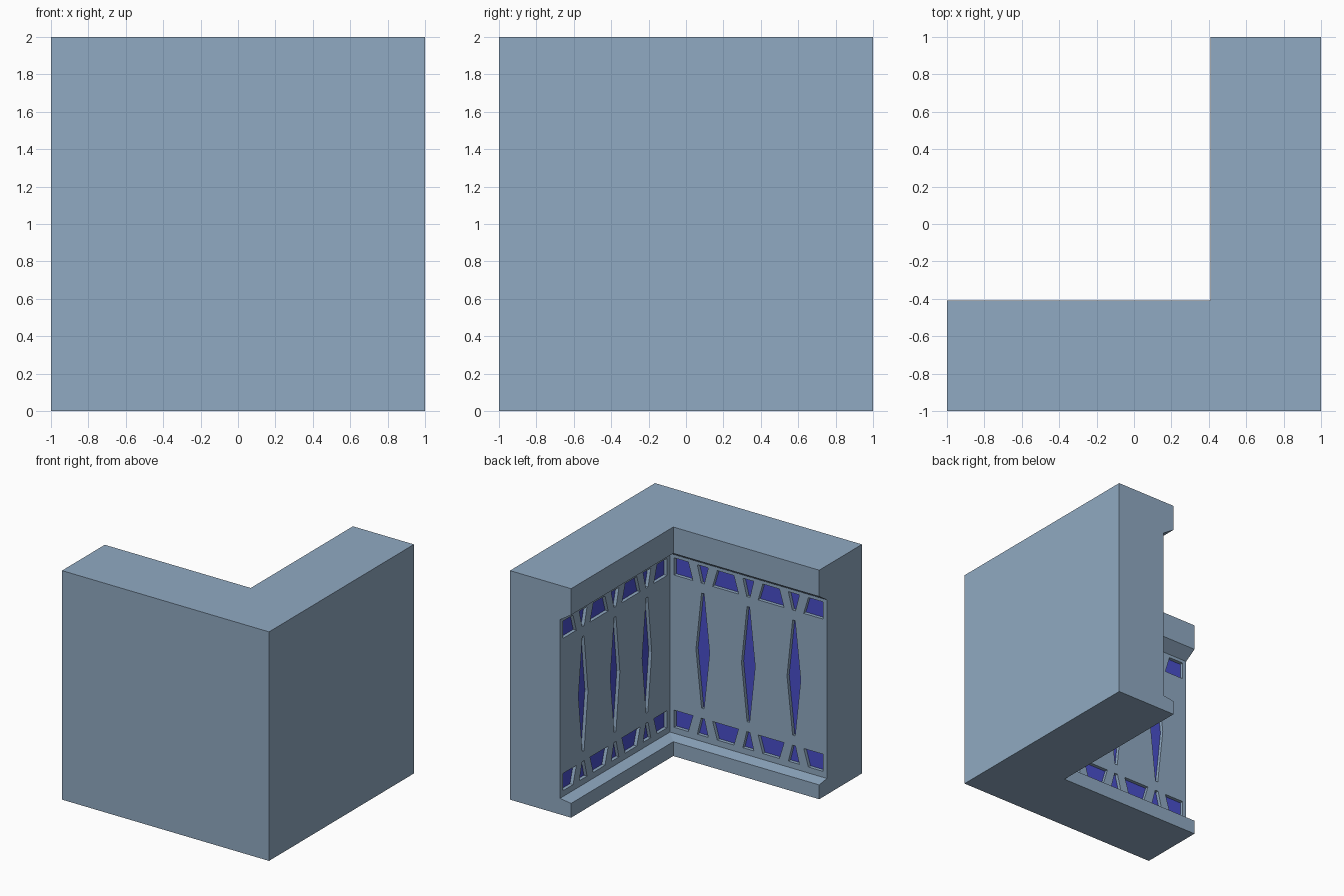
import bpy, bmesh

if "Cube" in bpy.data.objects:
    bpy.data.objects.remove(bpy.data.objects["Cube"])

def material(name, rgb):
    m = bpy.data.materials.new(name)
    m.diffuse_color = (*rgb, 1)
    m.use_nodes = True
    m.node_tree.nodes["Principled BSDF"].inputs["Base Color"].default_value = m.diffuse_color
    return m

grey = material("grey_blue_stone", (0.28, 0.40, 0.54))
blue = material("deep_blue_inlay", (0.067, 0.078, 0.60))

def make_object(name, bm):
    bmesh.ops.recalc_face_normals(bm, faces=bm.faces)
    me = bpy.data.meshes.new(name)
    bm.to_mesh(me)
    bm.free()
    ob = bpy.data.objects.new(name, me)
    bpy.context.collection.objects.link(ob)
    return ob

# the two wings mirror each other: u runs along the wall, t is thickness
WINGS = (lambda u, t, z: (1 - u, -1 + t, z),
         lambda u, t, z: (1 - t, -1 + u, z))
WALL, FLOOR = 0.483, 0.453

# corner wall: one profile swept around the L with a mitred corner
profile = [(0, 0), (0.59, 0), (0.59, 0.125), (WALL, 0.14),
           (WALL, 1.70), (0.59, 1.77), (0.59, 2), (0, 2)]
bm = bmesh.new()
rings = [[bm.verts.new((-1, -1 + t, z)) for t, z in profile],
         [bm.verts.new((1 - t, -1 + t, z)) for t, z in profile],
         [bm.verts.new((1 - t, 1, z)) for t, z in profile]]
n = len(profile)
for a, b in zip(rings, rings[1:]):
    for i in range(n):
        j = (i + 1) % n
        bm.faces.new((a[i], a[j], b[j], b[i]))
bm.faces.new(rings[0])
bm.faces.new(rings[2])
wall = make_object("corner_wall", bm)

# outlines of the sunken panels on one wing
MID_Z = 0.932
centres = [0.80, 1.24, 1.68]
outlines = []
for c in centres:   # long diamonds
    outlines.append([(c - .066, MID_Z), (c - .012, 0.43), (c + .012, 0.43),
                     (c + .066, MID_Z), (c + .012, 1.435), (c - .012, 1.435)])
lo, hi = 0.523, 1.962
for mirror in (False, True):    # upper row and its mirrored lower row
    zi, zo = 1.522, 1.672
    if mirror:
        zi, zo = 2 * MID_Z - zi, 2 * MID_Z - zo
    for c in centres:           # small wedges
        outlines.append([(c - .015, zi), (c + .015, zi), (c + .053, zo), (c - .053, zo)])
    for a, b in zip([None] + centres, centres + [None]):   # wide trapezoids
        li, lo_u = (a + .095, a + .14) if a else (lo, lo)
        ri, ro_u = (b - .095, b - .14) if b else (hi, hi)
        outlines.append([(li, zi), (ri, zi), (ro_u, zo), (lo_u, zo)])

# cutter prisms
bm = bmesh.new()
for place in WINGS:
    for o in outlines:
        near = [bm.verts.new(place(u, WALL + 0.015, z)) for u, z in o]
        far = [bm.verts.new(place(u, FLOOR, z)) for u, z in o]
        bm.faces.new(near)
        bm.faces.new(far)
        for i in range(len(o)):
            j = (i + 1) % len(o)
            bm.faces.new((near[i], near[j], far[j], far[i]))
cutter = make_object("panel_cutter", bm)
cutter.hide_render = True

mod = wall.modifiers.new("panels", 'BOOLEAN')
mod.operation = 'DIFFERENCE'
mod.solver = 'EXACT'
mod.object = cutter
dg = bpy.context.evaluated_depsgraph_get()
cut = bpy.data.meshes.new_from_object(wall.evaluated_get(dg))
wall.modifiers.clear()
wall.data = cut
bpy.data.objects.remove(cutter)

# blue on the panel floors only
cut.materials.clear()
cut.materials.append(grey)
cut.materials.append(blue)
for p in cut.polygons:
    c, nrm = p.center, p.normal
    on_floor = ((abs(c.y + 1 - FLOOR) < 1e-3 and nrm.y > 0.99) or
                (abs(1 - c.x - FLOOR) < 1e-3 and nrm.x < -0.99))
    p.material_index = 1 if on_floor else 0
    p.use_smooth = False
